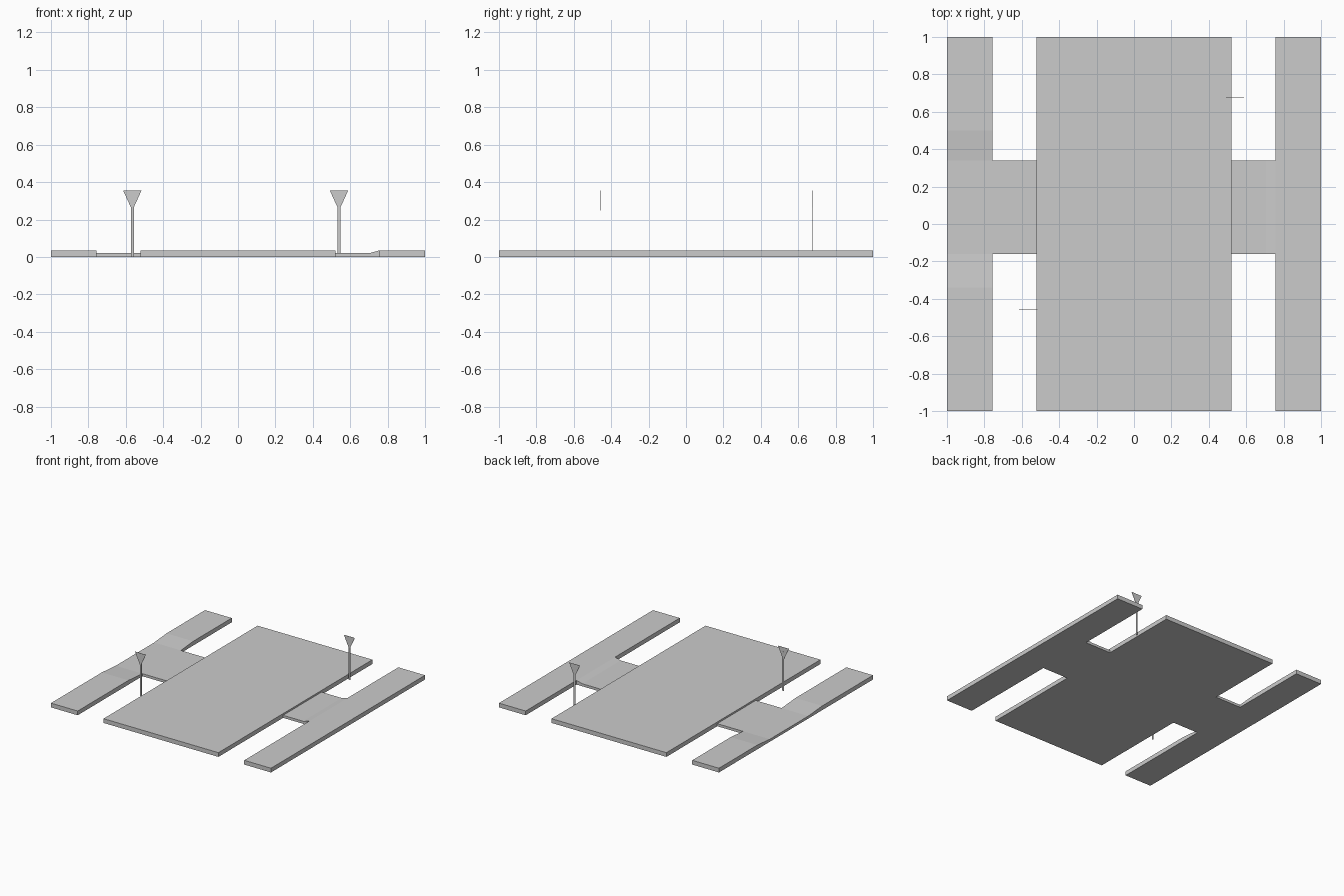
import bpy, bmesh
from mathutils import Vector

cube = bpy.data.objects.get("Cube")
if cube:
    bpy.data.objects.remove(cube, do_unlink=True)

grey = bpy.data.materials.new("light_grey")
grey.use_nodes = True
colour = (0.6, 0.6, 0.6, 1)
grey.diffuse_color = colour
grey.node_tree.nodes["Principled BSDF"].inputs["Base Color"].default_value = colour


def prism(name, profile, axis, start, end):
    """Extrude a profile along x or y; profile points are (other axis, z)."""
    bm = bmesh.new()
    place = (lambda a, z: (start, a, z)) if axis == "x" else (lambda a, z: (a, start, z))
    face = bm.faces.new([bm.verts.new(place(a, z)) for a, z in profile])
    move = Vector((end - start, 0, 0)) if axis == "x" else Vector((0, end - start, 0))
    out = bmesh.ops.extrude_face_region(bm, geom=[face])["geom"]
    bmesh.ops.translate(bm, vec=move, verts=[g for g in out if isinstance(g, bmesh.types.BMVert)])
    bmesh.ops.recalc_face_normals(bm, faces=bm.faces)
    mesh = bpy.data.meshes.new(name)
    bm.to_mesh(mesh)
    bm.free()
    mesh.materials.append(grey)
    obj = bpy.data.objects.new(name, mesh)
    bpy.context.collection.objects.link(obj)
    return obj


TOP, LOW = 0.035, 0.021
EDGE, INNER = 0.522, 0.757
BACK, FRONT = 0.34, -0.16


def slab(a, b, top):
    return [(a, 0), (b, 0), (b, top), (a, top)]


# Central slab and left pavement
prism("central_slab", slab(-EDGE, EDGE, TOP), "y", -1, 1)
prism("left_pavement", slab(INNER, 1, TOP), "y", -1, 1)

# Right pavement, dropping gently to its crossing
prism("right_pavement",
      [(-1, 0), (1, 0), (1, TOP), (0.5, TOP), (BACK, LOW), (FRONT, LOW), (-0.34, TOP), (-1, TOP)],
      "x", -1, -INNER)

# Lowered crossings, the left one with a short ramp
prism("right_crossing", slab(-INNER, -EDGE, LOW), "y", FRONT, BACK)
prism("left_crossing",
      [(EDGE, 0), (INNER, 0), (INNER, TOP), (0.705, LOW), (EDGE, LOW)],
      "y", FRONT, BACK)

# Thin signs: an inverted triangle on a flat post
for side, x, y, post_y in (("front_right", -0.565, -0.459, -0.454),
                           ("back_left", 0.54, 0.675, 0.675)):
    prism(side + "_sign", [(x - 0.049, 0.355), (x, 0.248), (x + 0.049, 0.355)],
          "y", y - 0.001, y + 0.001)
    prism(side + "_post", slab(x - 0.008, x + 0.008, 0.27 if side == "back_left" else 0.32),
          "y", post_y - 0.0008, post_y + 0.0008)
